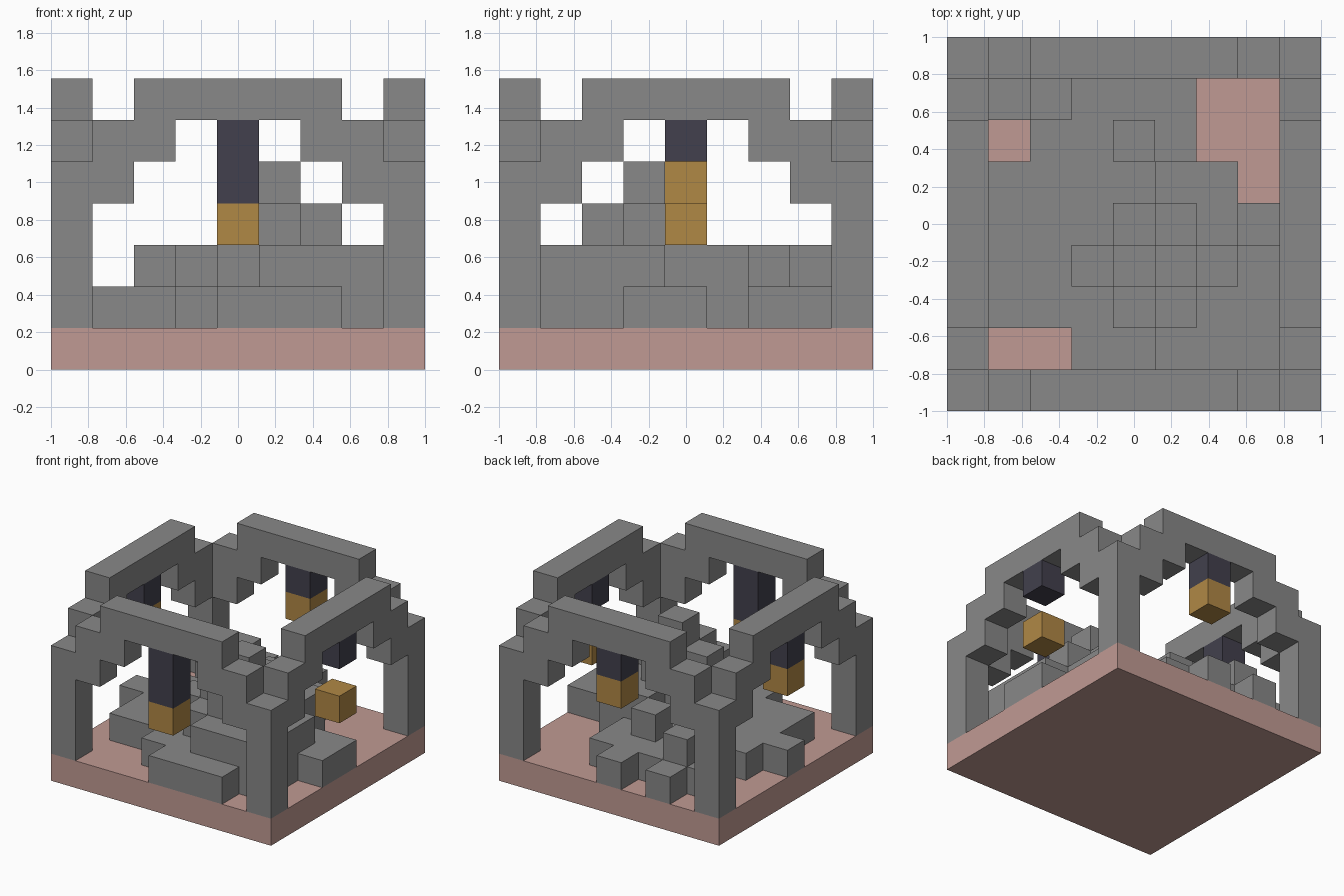
import bpy, bmesh
from mathutils import Matrix, Vector

cube = bpy.data.objects.get("Cube")
if cube:
    bpy.data.objects.remove(cube, do_unlink=True)

N = 9           # cells per side
C = 2 / N       # cell size


def material(name, rgb):
    m = bpy.data.materials.new(name)
    m.use_nodes = True
    color = (*rgb, 1)
    m.diffuse_color = color
    m.node_tree.nodes["Principled BSDF"].inputs["Base Color"].default_value = color
    return m


STONE = material("grey stone", (0.246, 0.246, 0.246))
CLAY = material("pink clay", (0.527, 0.323, 0.292))
GOLD = material("lamp gold", (0.434, 0.246, 0.06))
IRON = material("dark iron", (0.054, 0.051, 0.074))


def finish(name, bm, mat):
    """Scale from cell units to the model frame and link the object."""
    bmesh.ops.remove_doubles(bm, verts=bm.verts, dist=0.001)
    bmesh.ops.recalc_face_normals(bm, faces=bm.faces)
    bm.transform(Matrix.Scale(C, 4))
    mesh = bpy.data.meshes.new(name)
    bm.to_mesh(mesh)
    bm.free()
    mesh.materials.append(mat)
    obj = bpy.data.objects.new(name, mesh)
    bpy.context.collection.objects.link(obj)
    return obj


def box(name, mat, low, high):
    """Box between two corners, in cells from the centre of the floor."""
    low, high = Vector(low), Vector(high)
    bm = bmesh.new()
    bmesh.ops.create_cube(bm, size=1)
    bm.transform(Matrix.Translation((low + high) / 2) @ Matrix.Diagonal((*(high - low), 1)))
    return finish(name, bm, mat)


H = N / 2
box("base_slab", CLAY, (-H, -H, 0), (H, H, 1))

# Corner pillars
for sx, side in ((-1, "right"), (1, "left")):
    for sy, end in ((-1, "front"), (1, "back")):
        x, y = sx * (H - 0.5), sy * (H - 0.5)
        box(f"{end}_{side}_pillar", STONE, (x - .5, y - .5, 1), (x + .5, y + .5, 5))

# Stepped arches, each with a hanging lamp: name, quarter turns, iron cells, gold level
half = [(3.5, 4), (3.5, 6), (2.5, 6), (2.5, 7)]
under = [(1.5, 6), (1.5, 5), (2.5, 5), (2.5, 4)]
outline = half + [(-x, z) for x, z in reversed(half)]
outline += [(-x, z) for x, z in reversed(under)] + under

for name, turns, iron, gold in (("front", 0, 2, 3), ("left", 1, 1, 3),
                                ("back", 2, 1, 4), ("right", 3, 1, 4)):
    turn = Matrix.Rotation(turns * 1.5707963, 4, "Z")
    bm = bmesh.new()
    face = bm.faces.new([bm.verts.new((x, -H, z)) for x, z in outline])
    grown = bmesh.ops.extrude_face_region(bm, geom=[face])
    moved = [g for g in grown["geom"] if isinstance(g, bmesh.types.BMVert)]
    bmesh.ops.translate(bm, verts=moved, vec=(0, 1, 0))
    parts = [finish(name + "_arch", bm, STONE)]
    parts.append(box(name + "_lamp_stem", IRON, (-.5, -H, 6 - iron), (.5, 1 - H, 6)))
    parts.append(box(name + "_lamp", GOLD, (-.5, -H, gold), (.5, 1 - H, gold + 1)))
    for p in parts:
        p.data.transform(turn)

# Rubble mound: stepped pyramid with gaps, raised blocks and spills past the walls
PEAK = (5, 3)
gaps = {(1, 6), (6, 6), (7, 6), (6, 7), (7, 7), (7, 5), (1, 1), (2, 1)}
raised = {(6, 1), (7, 1), (7, 2), (6, 5), (4, 6), (2, 7)}
spills = {(4, 0), (5, 0), (6, 0), (8, 3), (8, 4), (0, 4), (2, 8), (4, 8)}


def height(i, j):
    if (i, j) in spills:
        return 1
    if (i, j) in gaps or not (0 < i < N - 1 and 0 < j < N - 1):
        return 0
    if (i, j) in raised:
        return 2
    return max(1, 4 - abs(i - PEAK[0]) - abs(j - PEAK[1]))


bm = bmesh.new()


def quad(*points):
    bm.faces.new([bm.verts.new((x - H, y - H, z + 1)) for x, y, z in points])


for i in range(N):
    for j in range(N):
        h = height(i, j)
        if not h:
            continue
        ring = [(i, j), (i + 1, j), (i + 1, j + 1), (i, j + 1)]
        quad(*[(x, y, h) for x, y in ring])
        # Exposed sides, one face per cell
        for k, (dx, dy) in enumerate(((0, -1), (1, 0), (0, 1), (-1, 0))):
            a, b = ring[k], ring[(k + 1) % 4]
            for z in range(height(i + dx, j + dy), h):
                quad((*a, z), (*b, z), (*b, z + 1), (*a, z + 1))

mound = finish("rubble_mound", bm, STONE)
